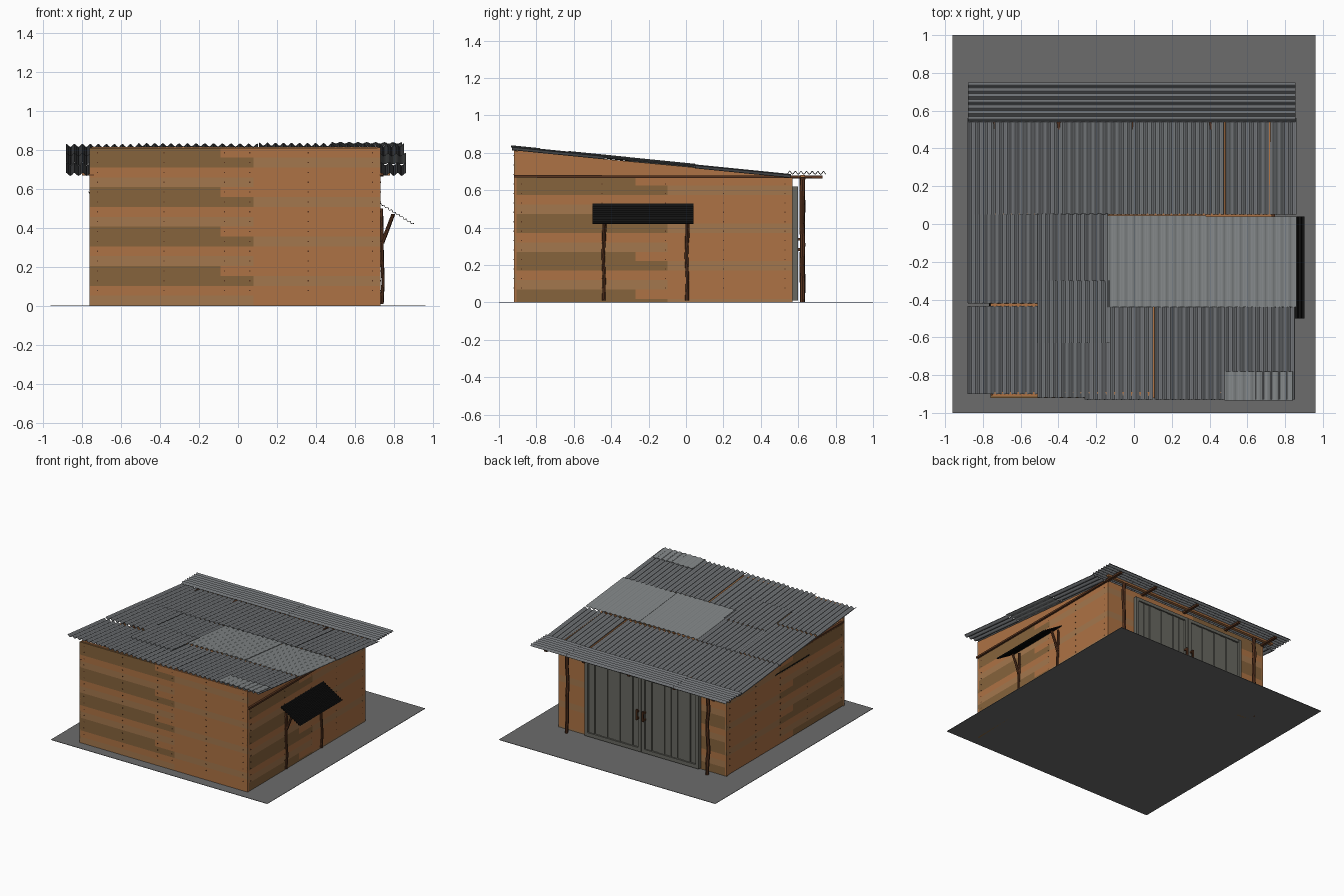
import bpy, bmesh, math, random
from mathutils import Vector

if "Cube" in bpy.data.objects:
    bpy.data.objects.remove(bpy.data.objects["Cube"])
random.seed(4)

def mat(name, c):
    m = bpy.data.materials.new(name)
    m.diffuse_color = (*c, 1)
    m.use_nodes = True
    m.node_tree.nodes["Principled BSDF"].inputs["Base Color"].default_value = m.diffuse_color
    return m

ORANGE = mat("orange_wood", (.42, .17, .058))
LIGHT = mat("light_wood", (.37, .185, .075))
DARK = mat("dark_wood", (.24, .125, .045))
BROWN = mat("brown_wood", (.10, .035, .014))
ROOF = mat("roof_metal", (.17, .18, .19))
PALE = mat("pale_metal", (.22, .235, .24))
DOOR = mat("door_grey", (.14, .14, .12))
BLACK = mat("black_metal", (.006, .006, .006))
GROUND = mat("ground_grey", (.15, .15, .15))
WOOD = [ORANGE, LIGHT, DARK]

def finish(name, bm, mats):
    bmesh.ops.recalc_face_normals(bm, faces=bm.faces)
    me = bpy.data.meshes.new(name)
    bm.to_mesh(me)
    bm.free()
    for m in mats:
        me.materials.append(m)
    ob = bpy.data.objects.new(name, me)
    bpy.context.collection.objects.link(ob)
    return ob

def boxes(name, items, mats):
    """items: (x0, x1, y0, y1, z0, z1, material index)"""
    bm = bmesh.new()
    for x0, x1, y0, y1, z0, z1, mi in items:
        vs = bmesh.ops.create_cube(bm, size=1)["verts"]
        for v in vs:
            v.co = (x0 + (v.co.x + .5) * (x1 - x0), y0 + (v.co.y + .5) * (y1 - y0),
                    z0 + (v.co.z + .5) * (z1 - z0))
        for f in {f for v in vs for f in v.link_faces}:
            f.material_index = mi
    return finish(name, bm, mats)

def beam(name, a, b, w, h, m):
    a, b = Vector(a), Vector(b)
    d = (b - a).normalized()
    s = d.cross(Vector((0, 0, 1))).normalized() * w / 2
    u = s.normalized().cross(d) * h / 2
    bm = bmesh.new()
    r = [[bm.verts.new(p + q) for q in (s + u, s - u, -s - u, -s + u)] for p in (a, b)]
    for i in range(4):
        bm.faces.new((r[0][i], r[0][i - 1], r[1][i - 1], r[1][i]))
    bm.faces.new(r[0])
    bm.faces.new(r[1])
    return finish(name, bm, [m])

def sheet(name, p, u, v, waves, amp, m, seg=6):
    """corrugated sheet: waves run along u, ridges along v"""
    p, u, v = Vector(p), Vector(u), Vector(v)
    n = u.cross(v).normalized()
    bm = bmesh.new()
    k = waves * seg
    prev = None
    for i in range(k + 1):
        q = p + u * (i / k) + n * amp * math.cos(2 * math.pi * i / seg)
        cur = (bm.verts.new(q), bm.verts.new(q + v))
        if prev:
            bm.faces.new((prev[0], cur[0], cur[1], prev[1]))
        prev = cur
    ob = finish(name, bm, [m])
    md = ob.modifiers.new("thickness", "SOLIDIFY")
    md.thickness = .003
    return ob

def pole(name, pts, r, m=BROWN, sides=7):
    """crooked wooden pole through points"""
    bm = bmesh.new()
    rings = []
    for p in pts:
        rr = r * random.uniform(.85, 1.15)
        rings.append([bm.verts.new((p[0] + rr * math.cos(t), p[1] + rr * math.sin(t), p[2]))
                      for t in (2 * math.pi * i / sides for i in range(sides))])
    for a, b in zip(rings, rings[1:]):
        for i in range(sides):
            bm.faces.new((a[i - 1], a[i], b[i], b[i - 1]))
    bm.faces.new(rings[0])
    bm.faces.new(rings[-1])
    return finish(name, bm, [m])

# ground slab
boxes("ground", [(-.96, .96, -1, 1, 0, .003, 0)], [GROUND])

# plank rows: every fourth row repeats, with staggered joints
def planks(lo, hi, j1, j2, top):
    rows = [[(lo, j1, 2), (j1, hi, 0)], [(lo, j2, 2), (j2, hi, 1)],
            [(lo, hi, 0)], [(lo, j2, 1), (j2, hi, 0)]]
    out, z, i = [], top, 0
    while z > .01:
        out += [(a, b, max(z - .0505, 0), z, c) for a, b, c in rows[i % 4]]
        z -= .0505
        i += 1
    return out

T = .014
boxes("front_wall", [(a, b, -.92, -.92 + T, c, d, m)
                     for a, b, c, d, m in planks(-.76, .73, -.09, .08, .81)], WOOD)
boxes("right_wall", [(.73 - T, .73, a, b, c, d, m)
                     for a, b, c, d, m in planks(-.92, .57, -.27, -.1, .675)], WOOD)
boxes("left_wall", [(-.76, -.76 + T, a, b, c, d, m)
                    for a, b, c, d, m in planks(-.92, .57, -.27, -.1, .665)], WOOD)
back = []
for a, b, c, d, m in planks(-.76, .73, -.09, .08, .675):
    if c > .6:
        back.append((a, b, .57 - T, .57, c, d, m))
    elif a < -.7:
        back.append((a, -.52, .57 - T, .57, c, d, m))
    if c <= .6 and b > .7:
        back.append((.47, b, .57 - T, .57, c, d, m))
boxes("back_wall", back, WOOD)

# sloped gable boards above the right wall
bm = bmesh.new()
g = [[bm.verts.new((x, y, z)) for y, z in ((-.92, .675), (.55, .675), (-.92, .812))]
     for x in (.73 - T, .73)]
bm.faces.new(g[0])
bm.faces.new(g[1])
for i in range(3):
    bm.faces.new((g[0][i - 1], g[0][i], g[1][i], g[1][i - 1]))
finish("right_gable", bm, [ORANGE])

# nail heads
nails = []
for r in range(15):
    z = .785 - r * .0505
    for x in (-.72, -.38, -.07, .06, .36, .69):
        nails.append((x - .003, x + .003, -.922, -.919, z - .003, z + .003, 0))
    if z < .66:
        for y in (-.88, -.45, -.11, .2, .53):
            nails.append((.729, .732, y - .003, y + .003, z - .003, z + .003, 0))
            nails.append((-.762, -.759, y - .003, y + .003, z - .003, z + .003, 0))
boxes("wall_nails", nails, [BROWN])

# roof frame
def zr(y):
    return .733 - .1 * y

for i, x in enumerate((-.75, -.33, .1, .48, .715)):
    beam(f"rafter_{i}", (x, -.9, zr(-.9) - .022), (x, .56, zr(.56) - .022), .018, .022, ORANGE)
for i, y in enumerate((-.9, -.43, .045)):
    beam(f"purlin_{i}", (-.75, y, zr(y) - .016), (.72, y, zr(y) - .016), .02, .016, ORANGE)
for x, s in ((-.75, "left"), (.735, "right")):
    beam(f"{s}_top_plate", (x, -.92, .674), (x, .73, .671), .022, .014, BROWN)
for i, x in enumerate((-.4, 0, .4)):
    beam(f"eave_rafter_{i}", (x, .5, .672), (x, .73, .669), .02, .014, BROWN)
beam("eave_purlin", (-.8, .625, .674), (.78, .625, .674), .025, .014, ORANGE)

# main roof sheets: x0, x1, y0, y1, lift, pale
SHEETS = [(-.88, -.51, -.90, -.435, 0, 0), (-.51, -.26, -.92, -.62, .002, 0),
          (-.51, -.13, -.63, -.30, .006, 0), (-.26, .10, -.93, -.44, 0, 0),
          (.11, .48, -.93, -.44, .003, 0), (.48, .85, -.93, -.44, 0, 0),
          (-.88, -.51, -.42, .05, .003, 0), (-.51, -.14, -.31, .055, 0, 0),
          (-.14, .38, -.44, .045, .007, 1), (.38, .86, -.44, .04, .005, 1),
          (-.88, -.42, .05, .56, 0, 0), (-.42, .05, .05, .56, .002, 0),
          (.05, .475, .05, .56, 0, 0), (.487, .86, .05, .56, .002, 0),
          (.48, .84, -.935, -.78, .010, 1)]
for i, (x0, x1, y0, y1, lift, pale) in enumerate(SHEETS):
    w = round((x1 - x0) / .043)
    sheet(f"roof_sheet_{i}", (x0, y0, zr(y0) + lift), (x1 - x0, 0, random.uniform(-.003, .003)),
          (0, y1 - y0, -.1 * (y1 - y0)), w, .004 if pale else .008, PALE if pale else ROOF)

# eave sheets over the doors, ridges running sideways
for i, (x0, x1) in enumerate(((-.88, -.40), (-.41, .07), (.06, .55), (.54, .855))):
    sheet(f"eave_sheet_{i}", (x0, .54, .695 + .002 * (i % 2)), (0, .21, -.002), (x1 - x0, 0, 0),
          7, .008, ROOF)

# double door on the back
boards = []
for a, b in ((-.53, -.024), (-.018, .48)):
    n = 8
    w = (b - a - .05) / n
    for k in range(n):
        x = a + .025 + k * w
        boards.append((x, x + w - .004, .572, .583 + .004 * (k % 2), .03, .60, 0))
    boards.append((a + .01, b - .01, .566, .573, .02, .61, 0))
    boards += [(a, a + .025, .57, .598, .01, .62, 0), (b - .025, b, .57, .598, .01, .62, 0),
               (a, b, .57, .597, .595, .62, 0), (a, b, .57, .597, .01, .04, 0)]
boxes("double_door", boards, [DOOR])
for s in (-1, 1):
    x = -.021 + s * .028
    boxes(f"door_handle_{s}", [(x - .007, x + .007, .612, .622, .27, .35, 0),
                               (x - .011, x + .011, .595, .615, .275, .29, 0),
                               (x - .011, x + .011, .595, .615, .33, .345, 0)], [BROWN])

# crooked posts beside the doors
for s, x in (("left", -.63), ("right", .62)):
    pole(f"{s}_door_post", [(x + random.uniform(-.007, .007), .622 + random.uniform(-.003, .003), z)
                            for z in (0, .1, .2, .31, .42, .53, .62, .67)], .014)

# right side awning with its poles and braces
sheet("right_awning", (.73, -.5, .525), (.17, 0, -.105), (0, .54, 0), 9, .004, BLACK)
for i, y in enumerate((-.44, .005)):
    pole(f"awning_pole_{i}", [(.733, y, .5), (.735, y + .004, .4), (.738, y - .003, .25),
                              (.743, y + .003, .12), (.736, y, .01)], .010)
    pole(f"awning_brace_{i}", [(.738, y, .32), (.765, y + .004, .39), (.795, y, .47)], .010)

# left awning leaning inward
sheet("left_awning", (-.768, -.47, .58), (.19, 0, -.08), (0, .42, 0), 9, .004, BLACK)
